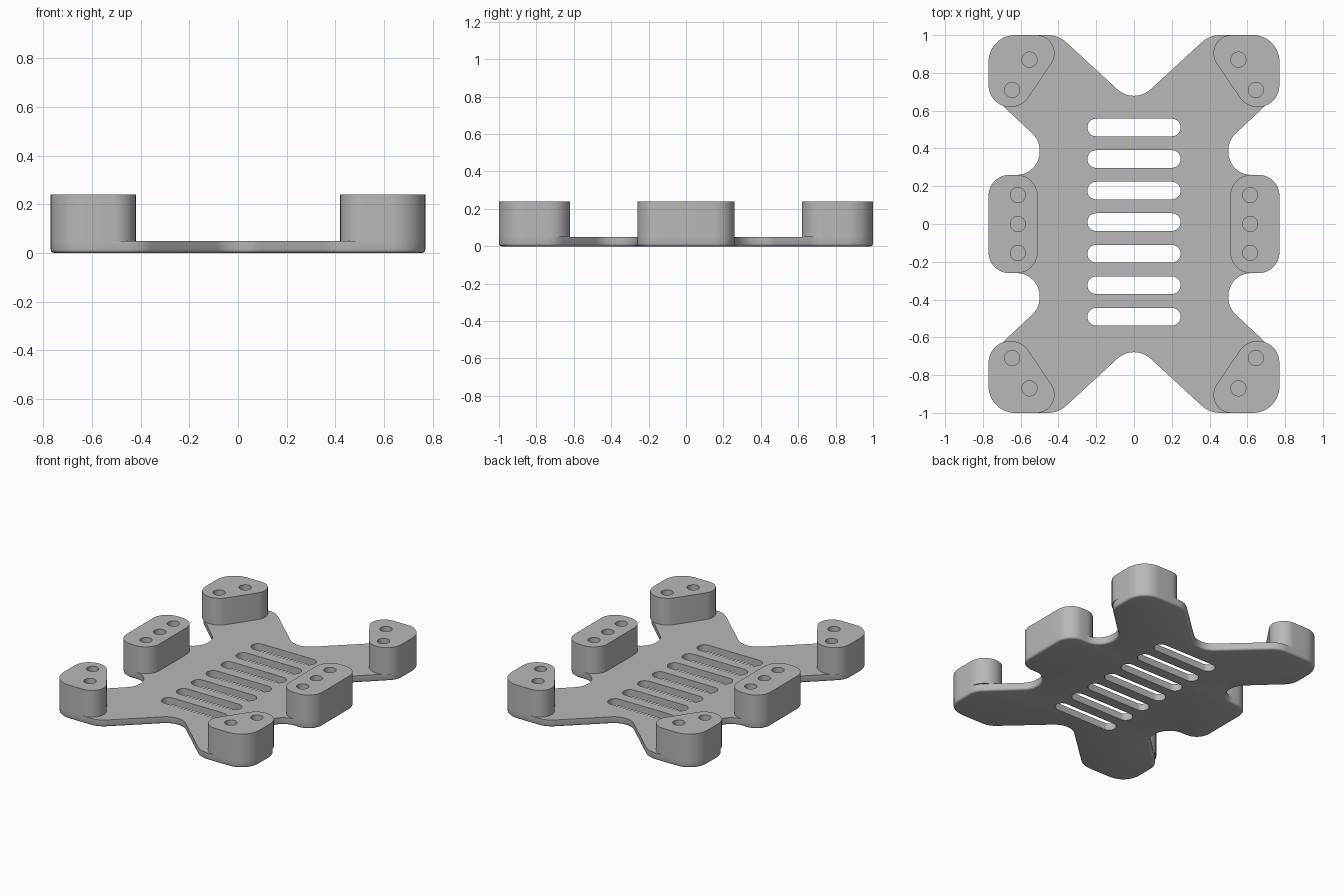
import bpy
import bmesh
import math
from mathutils import Vector

if "Cube" in bpy.data.objects:
    bpy.data.objects.remove(bpy.data.objects["Cube"], do_unlink=True)

PLATE_TOP, POST_TOP = 0.05, 0.24

grey = bpy.data.materials.new("plain_grey")
grey.use_nodes = True
colour = (0.48, 0.48, 0.48, 1)
grey.diffuse_color = colour
shader = next(n for n in grey.node_tree.nodes if n.type == 'BSDF_PRINCIPLED')
shader.inputs["Base Color"].default_value = colour


def rounded(corners, steps=10):
    """Polygon of (x, y, radius) corners with each corner replaced by an arc."""
    points = []
    for i, (x, y, r) in enumerate(corners):
        p = Vector((x, y))
        a = (Vector(corners[i - 1][:2]) - p).normalized()
        b = (Vector(corners[(i + 1) % len(corners)][:2]) - p).normalized()
        half = a.angle(b) / 2
        centre = p + (a + b).normalized() * r / math.sin(half)
        t = r / math.tan(half)
        start, end = p + a * t - centre, p + b * t - centre
        sweep = math.pi - 2 * half
        for k in range(steps + 1):
            f = k / steps
            arc = start * math.sin((1 - f) * sweep) + end * math.sin(f * sweep)
            points.append(centre + arc / math.sin(sweep))
    return points


def circle(x, y, r, n=32):
    return [Vector((x + r * math.cos(2 * math.pi * i / n),
                    y + r * math.sin(2 * math.pi * i / n))) for i in range(n)]


def slot(y, half_length, r, n=12):
    points = []
    for side in (0, 1):
        cx = (half_length - r) * (1 - 2 * side)
        for k in range(n + 1):
            a = math.pi * (k / n - 0.5 + side)
            points.append(Vector((cx + r * math.cos(a), y + r * math.sin(a))))
    return points


def prism(name, outlines, bottom, top, bottom_round=0):
    """Upright solid from one or more outlines."""
    bm = bmesh.new()
    for outline in outlines:
        face = bm.faces.new([bm.verts.new((p.x, p.y, bottom)) for p in outline])
        rim = list(face.edges)
        grown = bmesh.ops.extrude_face_region(bm, geom=[face], use_keep_orig=True)
        for v in grown["geom"]:
            if isinstance(v, bmesh.types.BMVert):
                v.co.z = top
        if bottom_round:
            bmesh.ops.bevel(bm, geom=rim, offset=bottom_round, segments=3,
                            profile=0.5, affect='EDGES', clamp_overlap=False)
    bmesh.ops.recalc_face_normals(bm, faces=bm.faces)
    mesh = bpy.data.meshes.new(name)
    bm.to_mesh(mesh)
    bm.free()
    mesh.materials.append(grey)
    obj = bpy.data.objects.new(name, mesh)
    bpy.context.collection.objects.link(obj)
    return obj


def cut(obj, outlines):
    """Cut outlines straight through an object, then shade it."""
    cutter = prism("cutter", outlines, -0.1, 0.4)
    mod = obj.modifiers.new("openings", 'BOOLEAN')
    mod.operation, mod.solver, mod.object = 'DIFFERENCE', 'EXACT', cutter
    graph = bpy.context.evaluated_depsgraph_get()
    mesh = bpy.data.meshes.new_from_object(obj.evaluated_get(graph))
    obj.modifiers.clear()
    obj.data = mesh
    bpy.data.objects.remove(cutter, do_unlink=True)
    bpy.ops.object.select_all(action='DESELECT')
    obj.select_set(True)
    bpy.context.view_layer.objects.active = obj
    bpy.ops.object.shade_smooth_by_angle(angle=math.radians(35))


# Base plate: one quarter of the outline, mirrored both ways
quarter = [(0.40, 1, 0.15), (0.77, 1, 0.14), (0.77, 0.697, 0.12),
           (0.50, 0.443, 0.12), (0.50, 0.26, 0.12), (0.77, 0.26, 0.11)]
right = quarter + [(x, -y, r) for x, y, r in reversed(quarter)]
left = [(-x, y, r) for x, y, r in reversed(right)]
outline = [(0, 0.632, 0.13)] + right + [(0, -0.632, 0.13)] + left
plate = prism("base_plate", [rounded(outline)], 0, PLATE_TOP, 0.014)
cut(plate, [slot(0.01 + 0.167 * i, 0.247, 0.047) for i in range(-3, 4)])

# Posts standing on the plate, with screw holes
for sx, side in ((1, "left"), (-1, "right")):
    middle = [(0.51, 0.26, 0.11), (0.77, 0.26, 0.11),
              (0.77, -0.26, 0.11), (0.51, -0.26, 0.11)]
    post = prism(side + "_middle_post",
                 [rounded([(sx * x, y, r) for x, y, r in middle])],
                 PLATE_TOP, POST_TOP)
    cut(post, [circle(sx * 0.615, y, 0.04) for y in (-0.153, 0, 0.153)])

    for sy, end in ((1, "back"), (-1, "front")):
        corner = [(0.335, 1, 0.096), (0.77, 1, 0.14), (0.77, 0.36, 0.115)]
        post = prism(end + "_" + side + "_post",
                     [rounded([(sx * x, sy * y, r) for x, y, r in corner], 14)],
                     PLATE_TOP, POST_TOP)
        cut(post, [circle(sx * x, sy * y, 0.04)
                   for x, y in ((0.553, 0.87), (0.645, 0.71))])
